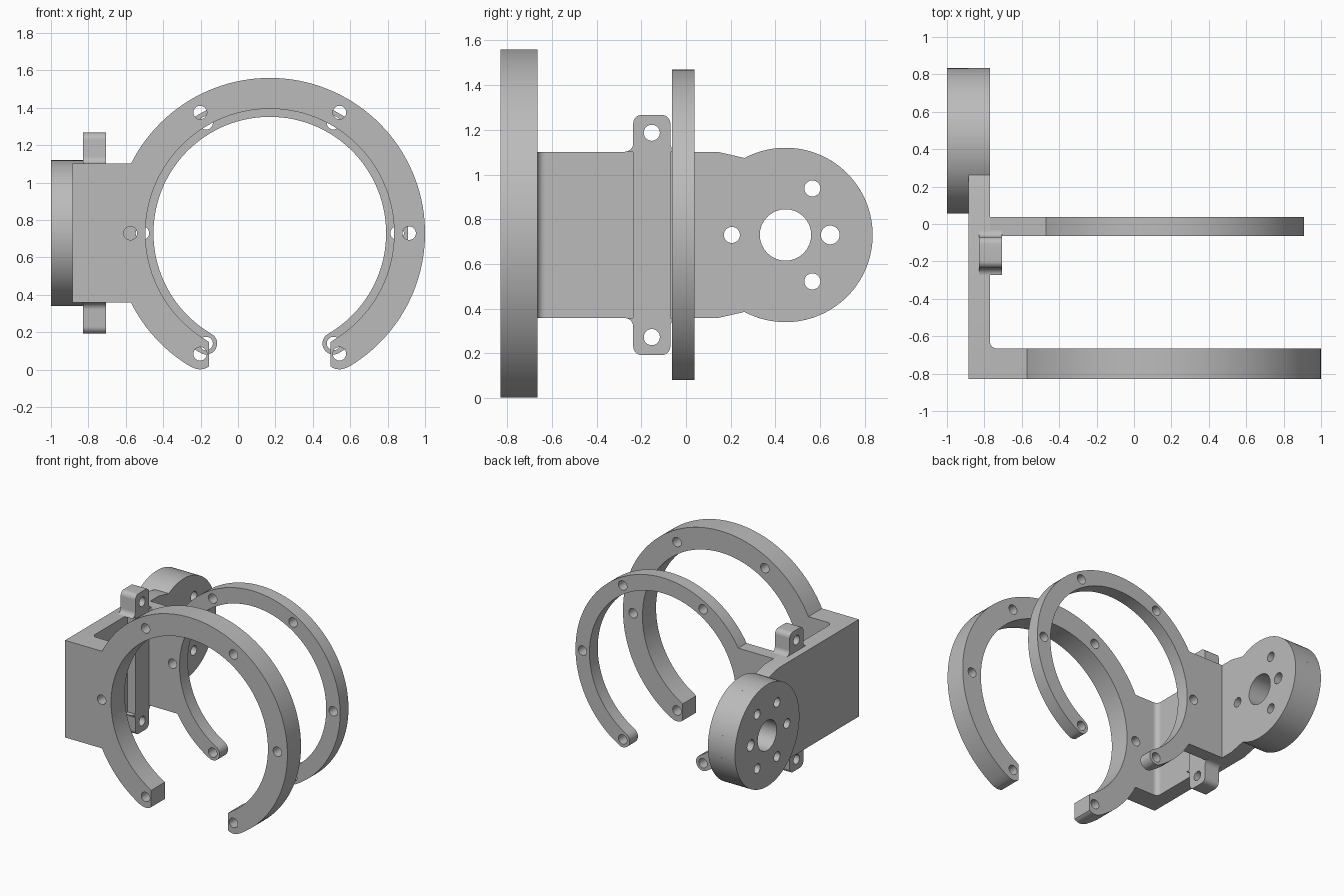
import bpy, bmesh
from math import radians, degrees, cos, sin, asin
from mathutils import Vector

if "Cube" in bpy.data.objects:
    bpy.data.objects.remove(bpy.data.objects["Cube"], do_unlink=True)

grey = bpy.data.materials.new("plain grey")
grey.use_nodes = True
COLOUR = (0.5, 0.5, 0.5, 1)
grey.diffuse_color = COLOUR
grey.node_tree.nodes["Principled BSDF"].inputs["Base Color"].default_value = COLOUR

MID_Z = 0.73               # height of the shared axis
HALF_H = 0.372             # half height of the side plate
RING_X = 0.17              # ring centre
DISC_Y, DISC_R = 0.445, 0.39
OUT_X, IN_X = -0.885, -0.77  # faces of the side plate
BOLT = 0.036


def arc(cx, cy, r, a0, a1, n=24):
    """Points along an arc, angles in degrees."""
    angles = [radians(a0 + (a1 - a0) * i / n) for i in range(n + 1)]
    return [(cx + r * cos(a), cy + r * sin(a)) for a in angles]


def polar(cx, cy, r, a):
    return cx + r * cos(radians(a)), cy + r * sin(radians(a))


# Axis letter -> how a profile point (u, v) and a depth d become x, y, z
PLACE = {
    "x": lambda u, v, d: (d, u, v),
    "y": lambda u, v, d: (u, d, v),
    "z": lambda u, v, d: (u, v, d),
}


def extrude(name, outline, axis, lo, hi, holes=()):
    """Solid from an outline with round holes (u, v, radius)."""
    place = PLACE[axis]
    bm = bmesh.new()
    loops = [outline] + [arc(u, v, r, 0, 360, 32)[:-1] for u, v, r in holes]
    for loop in loops:
        verts = [bm.verts.new(place(u, v, lo)) for u, v in loop]
        for i, vert in enumerate(verts):
            bm.edges.new((vert, verts[i - 1]))
    bmesh.ops.triangle_fill(bm, edges=bm.edges[:], use_beauty=True)
    top = bmesh.ops.extrude_face_region(bm, geom=bm.faces[:], use_keep_orig=True)
    moved = [g for g in top["geom"] if isinstance(g, bmesh.types.BMVert)]
    bmesh.ops.translate(bm, verts=moved, vec=Vector(place(0, 0, hi - lo)))
    bmesh.ops.recalc_face_normals(bm, faces=bm.faces[:])
    mesh = bpy.data.meshes.new(name)
    bm.to_mesh(mesh)
    bm.free()
    mesh.materials.append(grey)
    obj = bpy.data.objects.new(name, mesh)
    bpy.context.collection.objects.link(obj)
    bpy.ops.object.select_all(action="DESELECT")
    obj.select_set(True)
    bpy.context.view_layer.objects.active = obj
    bpy.ops.object.shade_smooth_by_angle(angle=radians(30))
    return obj


def open_ring(name, outer, inner, bolt_r, cap_r, tab_x, y0, y1, min_gap=0):
    """C-shaped ring with rounded ends and a flat tab reaching the side plate."""
    tab_a = degrees(asin(HALF_H / outer))
    cap_l = arc(*polar(RING_X, MID_Z, bolt_r, 240), cap_r, 420, 240, 16)
    cap_r_pts = arc(*polar(RING_X, MID_Z, bolt_r, 300), cap_r, -60, -240, 16)
    # Trim the ends to a straight vertical face where a gap is asked for
    cap_l = [(min(x, RING_X - min_gap), z) for x, z in cap_l]
    cap_r_pts = [(max(x, RING_X + min_gap), z) for x, z in cap_r_pts]
    outline = arc(RING_X, MID_Z, outer, 180 - tab_a, -59, 80)
    outline += cap_r_pts[1:-1]
    outline += arc(RING_X, MID_Z, inner, -59, 239, 96)
    outline += cap_l[1:-1]
    outline += arc(RING_X, MID_Z, outer, 239, 180 + tab_a, 16)
    outline += [(tab_x, MID_Z - HALF_H), (tab_x, MID_Z + HALF_H)]
    bolts = [(*polar(RING_X, MID_Z, bolt_r, a), BOLT) for a in range(0, 360, 60)]
    return extrude(name, outline, "y", y0, y1, bolts)


# Rings
open_ring("front_ring", 0.83, 0.665, 0.745, 0.083, OUT_X, -0.83, -0.665, 0.325)
open_ring("rear_ring", 0.74, 0.622, 0.681, 0.059, IN_X, -0.063, 0.038)

# Side plate, running into the round mount at the back
neck = 118
bottom, top = MID_Z - HALF_H, MID_Z + HALF_H
plate = [(-0.665, top), (-0.665, bottom), (0.14, bottom)]
plate += arc(DISC_Y, MID_Z, DISC_R, -neck, neck, 64)
plate += [(0.14, top)]
bolts = [(*polar(DISC_Y, MID_Z, 0.24, a), BOLT) for a in (60, 120, 180, 240, 300)]
bolts.append((DISC_Y + 0.2, MID_Z, 0.042))
bore = (DISC_Y, MID_Z, 0.115)
through = [b for i, b in enumerate(bolts) if i not in (1, 3)]
extrude("side_plate", plate, "x", OUT_X, IN_X, through + [bore])

# Outer half of the round mount
disc = arc(DISC_Y, MID_Z, DISC_R, 0, 360, 80)[:-1]
extrude("mount_disc", disc, "x", -1.0, OUT_X, bolts + [bore])

# Inside corner fillet between front ring tab and side plate
f = 0.035
fillet = [(IN_X, -0.665)] + arc(IN_X + f, -0.665 + f, f, 180, 270, 8)
extrude("corner_fillet", fillet, "z", bottom, top)

# Lug bar: one quarter outline mirrored across both axes
bar_y, half_w, half_l, r = -0.153, 0.083, 0.537, 0.038
side = [(half_w, HALF_H - r)]
side = arc(half_w + r, HALF_H + r, r, 270, 180, 8) + arc(
    half_w - r, half_l - r, r, 0, 90, 8)
side = [(half_w, HALF_H)] + side
right = [(u, -v) for u, v in reversed(side)] + side
left = [(-u, -v) for u, v in right]
bar = [(bar_y + u, MID_Z + v) for u, v in right + left]
lugs = [(bar_y, MID_Z + s * 0.457, BOLT) for s in (-1, 1)]
extrude("lug_bar", bar, "x", -0.83, -0.705, lugs)
